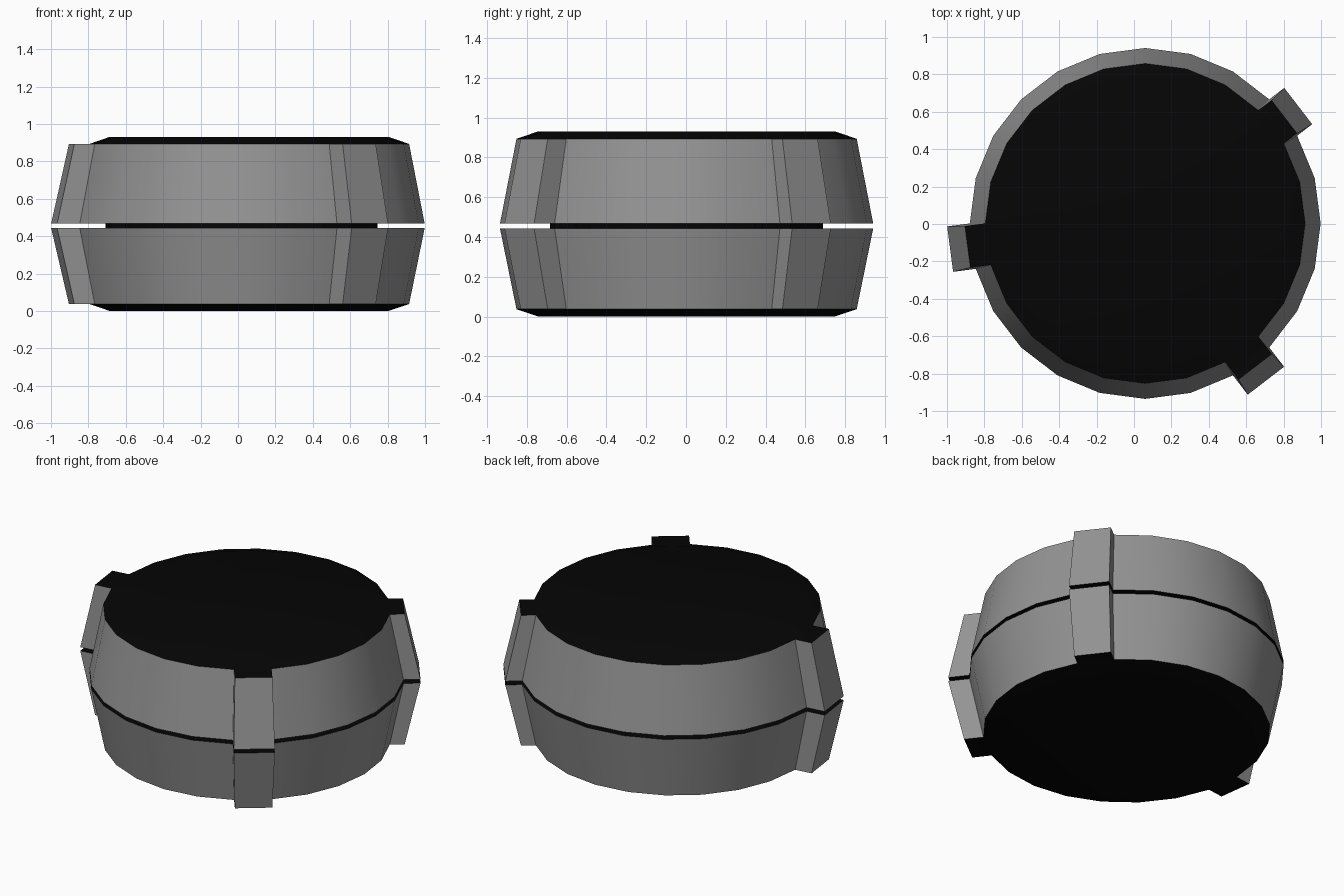
import bpy, bmesh, math
from mathutils import Vector

if "Cube" in bpy.data.objects:
    bpy.data.objects.remove(bpy.data.objects["Cube"])

SIDES = 24
CX, CY = 0.06, 0.003
# (radius, height) of the case outline, bottom to top
PROFILE = [(0.745, 0.0), (0.855, 0.037), (0.938, 0.443), (0.686, 0.443),
           (0.686, 0.467), (0.938, 0.467), (0.855, 0.893), (0.745, 0.931)]
# facet index -> how far that facet sticks out as a lug
LUGS = {2: 0.101, 12: 0.122, 20: 0.130}


def material(name, value):
    m = bpy.data.materials.new(name)
    m.diffuse_color = (value, value, value, 1)
    m.use_nodes = True
    m.node_tree.nodes["Principled BSDF"].inputs["Base Color"].default_value = m.diffuse_color
    return m


def lug_reach(z, full):
    """Lugs lean in a little at the rims and are shallower inside the groove."""
    return full - 0.012 if z < 0.1 or z > 0.8 else full


bm = bmesh.new()

# lathed case with a groove round the middle
rings = []
for r, z in PROFILE:
    rings.append([bm.verts.new((CX + r * math.cos(i * math.tau / SIDES),
                                CY + r * math.sin(i * math.tau / SIDES), z))
                  for i in range(SIDES)])
columns = {i: [] for i in LUGS}
for k in range(len(rings) - 1):
    a, b = rings[k], rings[k + 1]
    for i in range(SIDES):
        j = (i + 1) % SIDES
        f = bm.faces.new((a[i], a[j], b[j], b[i]))
        if i in LUGS and 0 < k < len(rings) - 2:
            columns[i].append(f)
bm.faces.new(rings[0][::-1])
bm.faces.new(rings[-1])

# lugs: facet columns pushed straight outward
for i, dist in LUGS.items():
    ang = (i + 0.5) * math.tau / SIDES
    way = Vector((math.cos(ang), math.sin(ang), 0))
    out = bmesh.ops.extrude_face_region(bm, geom=columns[i])
    for v in out["geom"]:
        if isinstance(v, bmesh.types.BMVert):
            in_core = math.hypot(v.co.x - CX, v.co.y - CY) < 0.7
            v.co += way * (dist - 0.04 if in_core else lug_reach(v.co.z, dist))
    old = [f for f in columns[i] if f.is_valid]
    if old:
        bmesh.ops.delete(bm, geom=old, context='FACES')

# level faces and the groove are black, the side walls are grey
bm.normal_update()
for f in bm.faces:
    in_groove = 0.441 < f.calc_center_median().z < 0.469
    f.material_index = 1 if abs(f.normal.z) > 0.5 or in_groove else 0

mesh = bpy.data.meshes.new("round_case")
bm.to_mesh(mesh)
bm.free()
mesh.materials.append(material("grey_shell", 0.295))
mesh.materials.append(material("black_caps", 0.0015))
obj = bpy.data.objects.new("round_case", mesh)
bpy.context.collection.objects.link(obj)
bpy.context.view_layer.objects.active = obj
obj.select_set(True)
bpy.ops.object.shade_smooth_by_angle(angle=math.radians(20))
